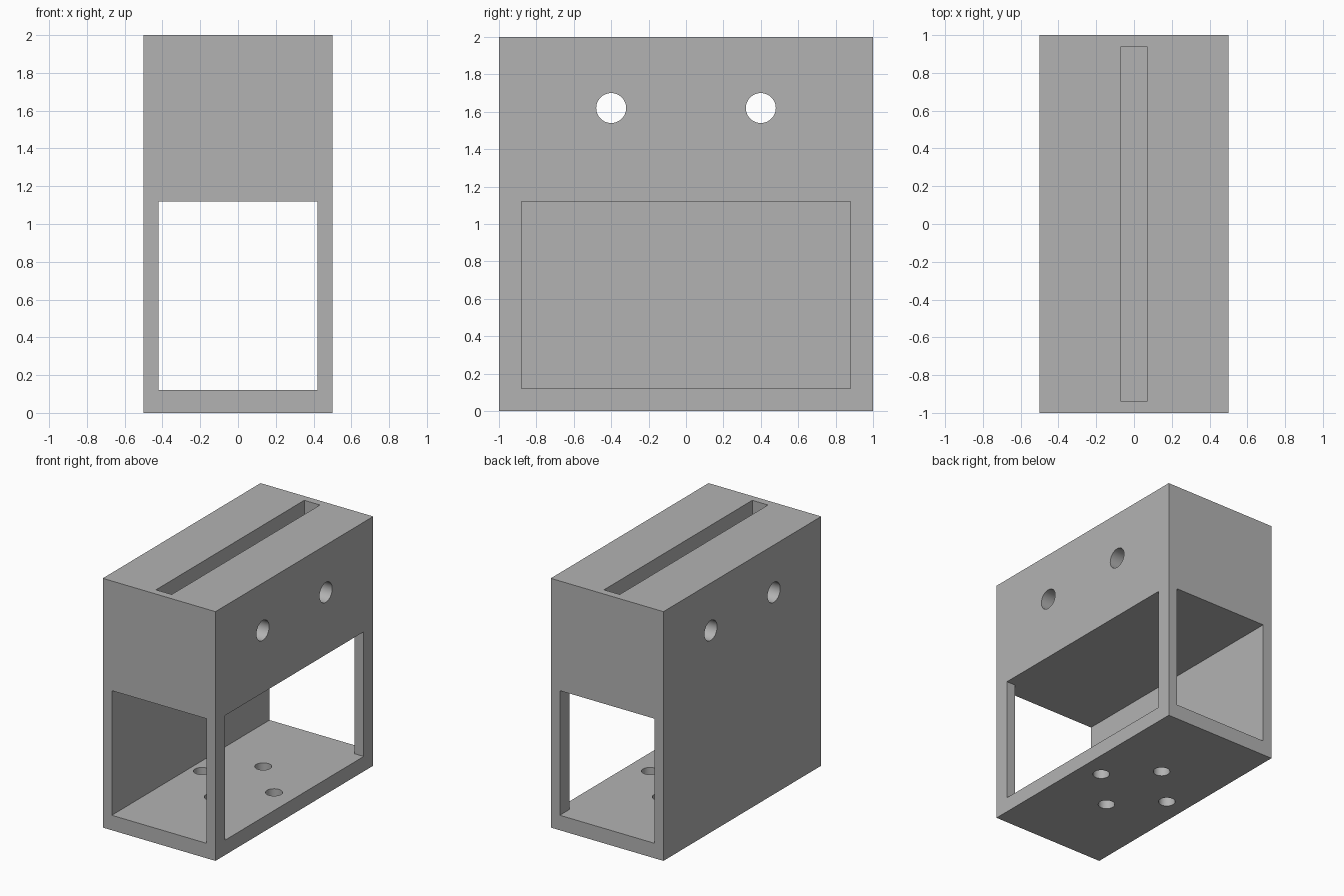
import bpy
import math

cube = bpy.data.objects.get("Cube")
if cube:
    bpy.data.objects.remove(cube, do_unlink=True)

# Plain grey plastic
grey = bpy.data.materials.new("plain grey")
grey.use_nodes = True
colour = (0.45, 0.45, 0.45, 1)
grey.diffuse_color = colour
bsdf = next(n for n in grey.node_tree.nodes if n.type == "BSDF_PRINCIPLED")
bsdf.inputs["Base Color"].default_value = colour


def box(name, low, high):
    """Axis-aligned block between two corners."""
    centre = [(a + b) / 2 for a, b in zip(low, high)]
    bpy.ops.mesh.primitive_cube_add(size=1, location=centre)
    obj = bpy.context.object
    obj.name = name
    obj.scale = [b - a for a, b in zip(low, high)]
    bpy.ops.object.transform_apply(location=True, rotation=False, scale=True)
    return obj


def rod(name, radius, depth, location, rotation=(0, 0, 0)):
    """Round drill for a bolt hole."""
    bpy.ops.mesh.primitive_cylinder_add(vertices=48, radius=radius, depth=depth,
                                        location=location, rotation=rotation)
    bpy.context.object.name = name
    return bpy.context.object


housing = box("housing", (-0.5, -1, 0), (0.5, 1, 2))
housing.data.materials.append(grey)

cutters = [
    # Tunnel open at front and back
    box("tunnel_cutter", (-0.42, -1.2, 0.12), (0.42, 1.2, 1.12)),
    # Window in the left wall only, flush with the tunnel floor and ceiling
    box("window_cutter", (0, -0.88, 0.12), (0.7, 0.88, 1.12)),
    # Blind slot in the top
    box("slot_cutter", (-0.07, -0.94, 1.24), (0.07, 0.94, 2.2)),
]
# Cross bolt holes through the slot
for y in (-0.4, 0.4):
    cutters.append(rod("cross_hole_cutter", 0.08, 1.4, (0, y, 1.62),
                       (0, math.pi / 2, 0)))
# Ring of mounting holes in the floor
for i in range(4):
    angle = i * math.pi / 2
    cutters.append(rod("floor_hole_cutter", 0.062, 0.4,
                       (0.32 * math.cos(angle), 0.32 * math.sin(angle), 0.06)))

bpy.ops.object.select_all(action="DESELECT")
bpy.context.view_layer.objects.active = housing
housing.select_set(True)
for cutter in cutters:
    cutter.hide_render = True
    cut = housing.modifiers.new(cutter.name, "BOOLEAN")
    cut.operation = "DIFFERENCE"
    cut.solver = "EXACT"
    cut.object = cutter
    bpy.ops.object.modifier_apply(modifier=cut.name)
    bpy.data.objects.remove(cutter, do_unlink=True)

bpy.ops.object.shade_smooth_by_angle(angle=math.radians(30))
